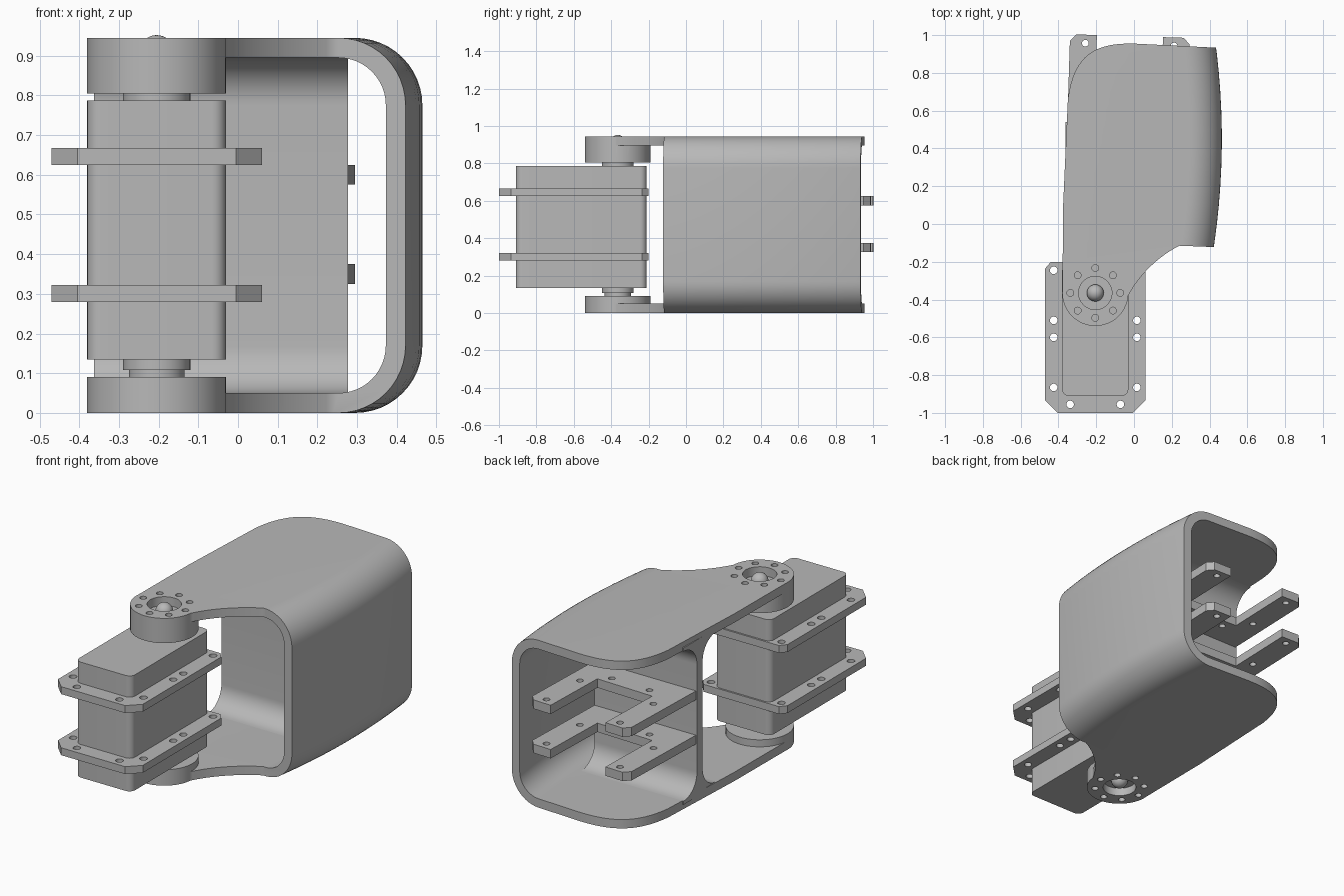
import bpy, bmesh
from math import sin, cos, pi, radians
from mathutils import Matrix, Vector

cube = bpy.data.objects.get("Cube")
if cube:
    bpy.data.objects.remove(cube, do_unlink=True)

grey = bpy.data.materials.new("light_grey")
grey.use_nodes = True
grey.diffuse_color = (0.48, 0.48, 0.48, 1)
grey.node_tree.nodes["Principled BSDF"].inputs["Base Color"].default_value = grey.diffuse_color


def add_object(name, bm):
    bmesh.ops.recalc_face_normals(bm, faces=bm.faces)
    mesh = bpy.data.meshes.new(name)
    bm.to_mesh(mesh)
    bm.free()
    mesh.materials.append(grey)
    obj = bpy.data.objects.new(name, mesh)
    bpy.context.collection.objects.link(obj)
    return obj


def loft(name, loops):
    """Closed solid through matching loops of points."""
    bm = bmesh.new()
    rings = [[bm.verts.new(p) for p in loop] for loop in loops]
    n = len(rings[0])
    for a, b in zip(rings, rings[1:]):
        for i in range(n):
            j = (i + 1) % n
            bm.faces.new((a[i], a[j], b[j], b[i]))
    bm.faces.new(rings[0])
    bm.faces.new(rings[-1])
    return add_object(name, bm)


def prism(name, pts, z0, z1):
    return loft(name, [[(x, y, z) for x, y in pts] for z in (z0, z1)])


def arc(cx, cy, r, a0, a1, n=12):
    steps = [radians(a0 + (a1 - a0) * i / n) for i in range(n + 1)]
    return [(cx + r * cos(a), cy + r * sin(a)) for a in steps]


def cylinder(name, cx, cy, r, z0, z1, n=48):
    return prism(name, arc(cx, cy, r, 0, 360, n)[:-1], z0, z1)


def bezier(a, b, c, d, n=16):
    a, b, c, d = map(Vector, (a, b, c, d))
    ts = [i / n for i in range(n + 1)]
    return [tuple(a * (1 - t)**3 + b * 3 * t * (1 - t)**2 + c * 3 * t * t * (1 - t) + d * t**3) for t in ts]


def boolean(obj, operation, tools):
    """Apply exact booleans one after another and remove the tools."""
    for tool in tools:
        mod = obj.modifiers.new("cut", "BOOLEAN")
        mod.operation, mod.solver, mod.object = operation, "EXACT", tool
    deps = bpy.context.evaluated_depsgraph_get()
    mesh = bpy.data.meshes.new_from_object(obj.evaluated_get(deps))
    obj.modifiers.clear()
    obj.data = mesh
    for tool in tools:
        bpy.data.objects.remove(tool, do_unlink=True)


def drill(points, r, z0, z1):
    return [cylinder("drill", x, y, r, z0, z1, 16) for x, y in points]


HX, HY, HR, TOP = -0.205, -0.365, 0.175, 0.945

# Curved C-shaped shell, bulging slightly along its length
def shell_section(y):
    right = 0.465 - 0.13 * (y - 0.45)**2
    cx, r_out, r_in = right - 0.17, 0.17, 0.12
    outer = arc(cx, r_out, r_out, -90, 0) + arc(cx, TOP - r_out, r_out, 0, 90)
    inner = arc(cx, TOP - r_out, r_in, 90, 0) + arc(cx, r_out, r_in, 0, -90)
    pts = [(-0.7, 0)] + outer + [(-0.7, TOP), (-0.7, TOP - 0.05)] + inner + [(-0.7, 0.05)]
    return [(x, y, z) for x, z in pts]

arm_shell = loft("arm_shell", [shell_section(-0.7 + 0.1 * i) for i in range(19)])

# Trim the shell to its plan outline
outline = (arc(HX, HY, HR - 0.001, 180, 355, 32)
           + bezier((-0.025, -0.37), (0.04, -0.25), (0.15, -0.16), (0.24, -0.115))
           + [(0.42, -0.122), (0.6, -0.128), (0.6, 0.925), (0.44, 0.933)]
           + bezier((0, 0.955), (-0.2, 0.96), (-0.32, 0.9), (-0.35, 0.66))
           + [(-0.375, 0.1)])
boolean(arm_shell, "INTERSECT", [prism("trim", outline, -0.2, 1.2)])

# Hubs at the joint, with a recess and a ring of screw holes
hubs = [cylinder("hub", HX, HY, HR, 0, 0.09), cylinder("hub", HX, HY, HR, 0.805, TOP)]
boolean(arm_shell, "UNION", hubs)
ring = arc(HX, HY, 0.132, 0, 360, 8)[:-1]
recesses = [cylinder("recess", HX, HY, 0.088, 0.895, 1.1),
            cylinder("recess", HX, HY, 0.088, -0.1, 0.045)]
boolean(arm_shell, "DIFFERENCE",
        recesses + drill(ring, 0.018, 0.88, 1.1) + drill(ring, 0.018, -0.1, 0.06))

# Cross wall flaring into both plates
R, Y0, Y1, Z0, Z1 = 0.12, 0.37, 0.42, 0.05, 0.895
profile = ([(Y0 - R, Z0 - 0.02), (Y1 + R, Z0 - 0.02)]
           + arc(Y1 + R, Z0 + R, R, 270, 180) + arc(Y1 + R, Z1 - R, R, 180, 90)
           + [(Y1 + R, Z1 + 0.02), (Y0 - R, Z1 + 0.02)]
           + arc(Y0 - R, Z1 - R, R, 90, 0) + arc(Y0 - R, Z0 + R, R, 0, -90))
cross_wall = loft("cross_wall", [[(x, y, z) for y, z in profile] for x in (-0.363, 0.277)])

# U-shaped mounting forks at the far end
half = [(0.175, 0.19), (0.175, 0.59), (0.285, 0.59), (0.317, 0.555), (0.317, 0.0)]
fork_pts = half + [(-x, y) for x, y in reversed(half)]
fork_holes = [(s * x, y) for s in (-1, 1) for x, y in ((0.235, 0.545), (0.235, 0.26), (0.12, 0.14))]
turn = Matrix.Translation((-0.04, 0.405, 0)) @ Matrix.Rotation(radians(-1.8), 4, "Z")
for label, z in (("lower", 0.325), ("upper", 0.575)):
    fork = prism(label + "_fork", fork_pts, z, z + 0.05)
    boolean(fork, "DIFFERENCE", drill(fork_holes, 0.018, z - 0.1, z + 0.15))
    fork.data.transform(turn)

# Motor body with rounded upright edges
r = 0.035
body = (arc(-0.03 - r, -0.21 - r, r, 0, 90, 8) + arc(-0.38 + r, -0.21 - r, r, 90, 180, 8)
        + arc(-0.38 + r, -0.91 + r, r, 180, 270, 8) + arc(-0.03 - r, -0.91 + r, r, 270, 360, 8))
prism("motor_body", body, 0.135, 0.787)

# Motor mounting flanges with screw holes
flange_half = [(0.065, -1.0), (0.265, -1.0), (0.265, -0.235), (0.235, -0.2)]
flange_half = [(0.2, -1.0), (0.265, -0.935), (0.265, -0.235), (0.235, -0.2)]
flange_pts = [(HX + x, y) for x, y in flange_half] + [(HX - x, y) for x, y in reversed(flange_half)]
half_holes = [(0.22, -0.245), (0.22, -0.51), (0.22, -0.6), (0.22, -0.865), (0.133, -0.955)]
flange_holes = [(HX + s * x, y) for s in (-1, 1) for x, y in half_holes]
for label, z in (("lower", 0.28), ("upper", 0.625)):
    flange = prism(label + "_flange", flange_pts, z, z + 0.042)
    boolean(flange, "DIFFERENCE", drill(flange_holes, 0.02, z - 0.1, z + 0.1))

# Shaft collars between motor and hubs
cylinder("upper_collar", HX, HY, 0.085, 0.78, 0.81)
cylinder("lower_collar", HX, HY, 0.085, 0.108, 0.14)
cylinder("lower_shaft", HX, HY, 0.07, 0.085, 0.11)

# Round screw heads in the hub recesses
for label, z in (("lower", 0.045), ("upper", 0.907)):
    bm = bmesh.new()
    bmesh.ops.create_uvsphere(bm, u_segments=24, v_segments=16, radius=0.045,
                              matrix=Matrix.Translation((HX, HY, z)))
    add_object(label + "_screw_head", bm)

# Smooth the curved faces, keep edges sharp
bpy.ops.object.select_all(action="DESELECT")
for obj in bpy.context.collection.objects:
    if obj.type == "MESH" and grey.name in obj.data.materials:
        obj.select_set(True)
        bpy.context.view_layer.objects.active = obj
bpy.ops.object.shade_smooth_by_angle(angle=radians(30))
